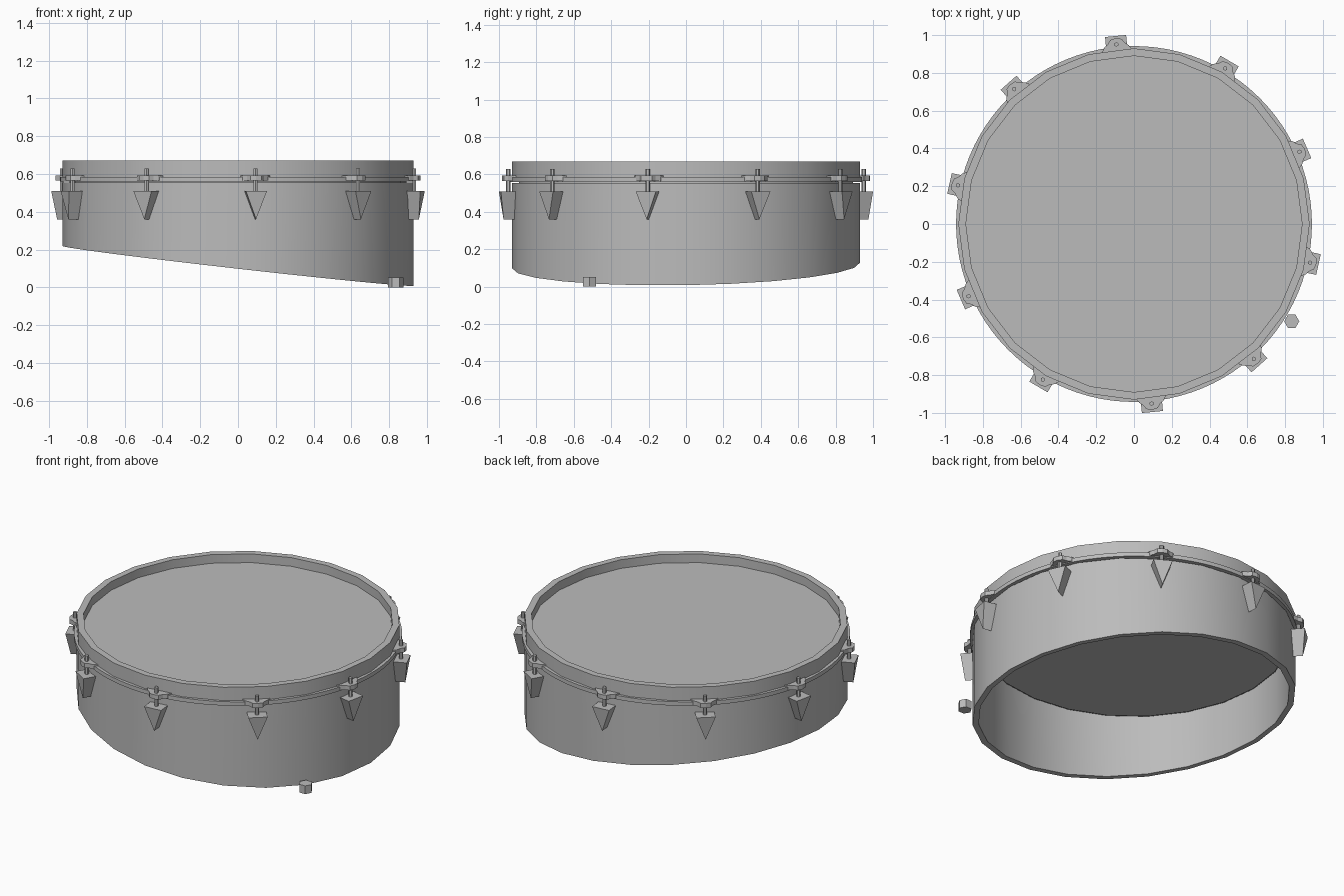
import bpy
import bmesh
from math import sin, cos, pi, radians
from mathutils import Matrix, Vector

if "Cube" in bpy.data.objects:
    bpy.data.objects.remove(bpy.data.objects["Cube"])

grey = bpy.data.materials.new("plain_grey")
grey.use_nodes = True
grey.diffuse_color = (0.5, 0.5, 0.5, 1)
grey.node_tree.nodes["Principled BSDF"].inputs["Base Color"].default_value = (0.5, 0.5, 0.5, 1)


def finish(name, bm, smooth=False):
    bmesh.ops.recalc_face_normals(bm, faces=bm.faces)
    mesh = bpy.data.meshes.new(name)
    bm.to_mesh(mesh)
    bm.free()
    mesh.materials.append(grey)
    obj = bpy.data.objects.new(name, mesh)
    bpy.context.collection.objects.link(obj)
    if smooth:
        bpy.ops.object.select_all(action='DESELECT')
        obj.select_set(True)
        bpy.context.view_layer.objects.active = obj
        bpy.ops.object.shade_smooth_by_angle(angle=radians(30))
    return obj


def ring(name, profile, sides):
    """Revolve a closed (radius, height) profile about z."""
    bm = bmesh.new()
    loops = []
    for i in range(sides):
        a = 2 * pi * i / sides
        loops.append([bm.verts.new((r * cos(a), r * sin(a), z)) for r, z in profile])
    n = len(profile)
    for i in range(sides):
        p, q = loops[i], loops[(i + 1) % sides]
        for j in range(n):
            k = (j + 1) % n
            bm.faces.new((p[j], q[j], q[k], p[k]))
    return finish(name, bm, True)


def cylinder(name, radius, z0, z1, sides, centre=(0, 0), smooth=False):
    bm = bmesh.new()
    place = Matrix.Translation((centre[0], centre[1], (z0 + z1) / 2))
    bmesh.ops.create_cone(bm, cap_ends=True, segments=sides, radius1=radius,
                          radius2=radius, depth=z1 - z0, matrix=place)
    return finish(name, bm, smooth)


# Shell with a slanted lower edge
shell = ring("shell", [(0.93, 0), (0.93, 0.555), (0.895, 0.555), (0.895, 0)], 24)
for v in shell.data.vertices:
    if v.co.z < 0.1:
        v.co.z = 0.113 - 0.113 * v.co.x + 0.016 * v.co.y

# Hoop, its flange and the drum head
ring("hoop", [(0.93, 0.56), (0.93, 0.67), (0.89, 0.67), (0.89, 0.56)], 24)
ring("hoop_flange", [(0.942, 0.56), (0.942, 0.585), (0.90, 0.585), (0.90, 0.56)], 96)
cylinder("drum_head", 0.892, 0.555, 0.615, 24, smooth=True)


def ear(name, turn):
    outline = [(0.92, -0.08), (0.945, -0.065), (0.96, -0.045), (0.982, -0.03), (0.988, 0)]
    outline += [(r, -t) for r, t in reversed(outline[:-1])]
    bm = bmesh.new()
    face = bm.faces.new([bm.verts.new((r, t, 0.565)) for r, t in outline])
    out = bmesh.ops.extrude_face_region(bm, geom=[face])
    top = [g for g in out["geom"] if isinstance(g, bmesh.types.BMVert)]
    bmesh.ops.translate(bm, verts=top, vec=Vector((0, 0, 0.028)))
    bm.transform(turn)
    finish(name, bm)


def lug(name, turn):
    # Wedge that narrows to a radial edge at the bottom
    bm = bmesh.new()
    a, b, c, d, e, f = [bm.verts.new(p) for p in (
        (1.0, -0.056, 0.51), (1.0, 0.056, 0.51), (0.98, 0, 0.36),
        (0.915, -0.056, 0.51), (0.915, 0.056, 0.51), (0.915, 0, 0.36))]
    for corners in ((a, b, c), (d, f, e), (a, d, e, b), (a, c, f, d), (b, e, f, c)):
        bm.faces.new(corners)
    bm.transform(turn)
    finish(name, bm)


# Ten tension stations around the drum
for i in range(10):
    angle = radians(-84.4 + 36 * i)
    turn = Matrix.Rotation(angle, 4, 'Z')
    ear(f"hoop_ear_{i + 1}", turn)
    lug(f"lug_{i + 1}", turn)
    spot = (0.955 * cos(angle), 0.955 * sin(angle))
    cylinder(f"tension_rod_{i + 1}", 0.012, 0.5, 0.628, 6, spot)

# Loose hexagonal foot beside the shell
cylinder("foot_nut", 0.04, 0, 0.052, 6, (0.835, -0.515)).data.transform(
    Matrix.Translation((0.835, -0.515, 0)) @ Matrix.Rotation(pi / 6, 4, 'Z')
    @ Matrix.Translation((-0.835, 0.515, 0)))
